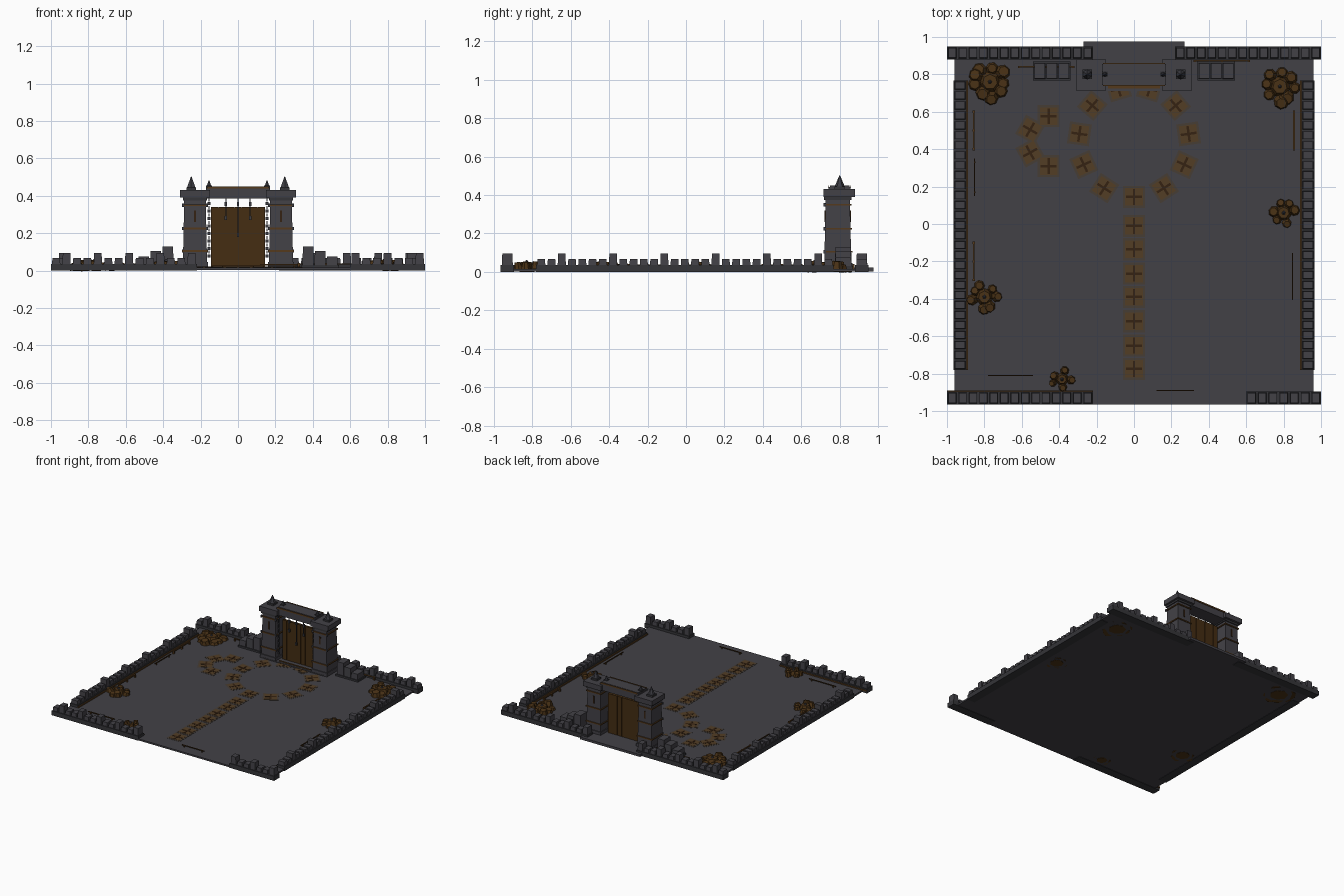
import bpy, bmesh, math, random
from mathutils import Matrix, Vector

random.seed(4)
old = bpy.data.objects.get("Cube")
if old:
    bpy.data.objects.remove(old, do_unlink=True)


def material(name, rgb):
    m = bpy.data.materials.new(name)
    m.use_nodes = True
    m.diffuse_color = (*rgb, 1)
    bsdf = next(n for n in m.node_tree.nodes if n.type == "BSDF_PRINCIPLED")
    bsdf.inputs["Base Color"].default_value = (*rgb, 1)
    return m


STONE = material("stone grey", (0.055, 0.053, 0.062))
DARK = material("dark stone", (0.035, 0.035, 0.04))
WOOD = material("door brown", (0.058, 0.026, 0.006))
RUST = material("rust trim", (0.09, 0.042, 0.012))
ROCK = material("rock brown", (0.068, 0.032, 0.008))
GLOW = material("ember tile", (0.085, 0.047, 0.018))
HALO = material("ember rim", (0.062, 0.047, 0.036))
MARK = material("scorched mark", (0.035, 0.016, 0.006))
IRON = material("iron", (0.045, 0.045, 0.055))

parts = {}


def part(name, mat):
    return parts.setdefault(name, (bmesh.new(), mat))[0]


def box(name, mat, x, y, z, taper=1.0, turn=0.0):
    """Block between (lo, hi) pairs, its top scaled by taper."""
    bm = part(name, mat)
    size = Vector((x[1] - x[0], y[1] - y[0], z[1] - z[0]))
    mid = Vector((sum(x) / 2, sum(y) / 2, sum(z) / 2))
    verts = bmesh.ops.create_cube(bm, size=1)["verts"]
    rot = Matrix.Rotation(turn, 3, "Z")
    for v in verts:
        k = taper if v.co.z > 0 else 1
        p = Vector((v.co.x * size.x * k, v.co.y * size.y * k, v.co.z * size.z))
        v.co = mid + rot @ p


def plate(name, mat, x, y, z, sx, sy, h, turn=0.0, taper=1.0):
    box(name, mat, (x - sx / 2, x + sx / 2), (y - sy / 2, y + sy / 2), (z, z + h), taper, turn)


def cone(name, mat, x, y, z, r1, r2, h, sides, matrix=None):
    m = Matrix.Translation((x, y, z)) @ (matrix or Matrix()) @ Matrix.Translation((0, 0, h / 2))
    bmesh.ops.create_cone(part(name, mat), cap_ends=True, segments=sides,
                          radius1=r1, radius2=r2, depth=h, matrix=m)


# Courtyard floor and gate threshold
box("floor", STONE, (-0.96, 0.96), (-0.965, 0.93), (0.003, 0.016))
box("threshold", STONE, (-0.27, 0.27), (0.71, 0.975), (0.003, 0.022))


# Battlement walls
def wall(name, x, y, pitch, tall_every, shift):
    box(name + "_base", DARK, x, y, (0.0, 0.036))
    along_x = x[1] - x[0] > y[1] - y[0]
    span, across = (x, y) if along_x else (y, x)
    count = round((span[1] - span[0]) / pitch)
    step = (span[1] - span[0]) / count
    for i in range(count):
        c = span[0] + step * (i + 0.5)
        u = (c - step * 0.4, c + step * 0.4)
        v = (across[0] + 0.006, across[1] - 0.006)
        top = 0.095 if i % tall_every == shift else 0.066
        box(name + "_merlons", STONE, *((u, v) if along_x else (v, u)), (0.034, top), 0.9)


wall("front_right_wall", (-1, -0.22), (-0.965, -0.895), 0.055, 3, 1)
wall("front_left_wall", (0.6, 1), (-0.965, -0.895), 0.055, 3, 0)
wall("back_right_wall", (-1, -0.22), (0.88, 0.95), 0.055, 3, 1)
wall("back_left_wall", (0.22, 1), (0.88, 0.95), 0.055, 3, 0)
for s, side in ((-1, "right"), (1, "left")):
    wall(side + "_wall", tuple(sorted((s * 0.895, s * 0.965))), (-0.78, 0.768), 0.0525, 5, 2)
    box("inner_wall_trim", RUST, tuple(sorted((s * 0.888, s * 0.895))), (-0.78, 0.768), (0.016, 0.026))
box("front_wall_trim", RUST, (-1, -0.22), (-0.895, -0.889), (0.016, 0.026))

# Gate towers, mirrored
for s in (-1, 1):
    cx, cy = s * 0.23, 0.79
    plate("tower_foot", STONE, cx, cy, 0.016, 0.14, 0.155, 0.03)
    plate("tower", STONE, cx, cy, 0.016, 0.13, 0.142, 0.38, taper=0.88)
    plate("tower_cap", STONE, cx, 0.797, 0.39, 0.16, 0.165, 0.04)
    plate("tower_collar", DARK, cx, cy, 0.375, 0.13, 0.142, 0.015)
    for z, w in ((0.1, 0.131), (0.22, 0.127), (0.345, 0.123)):
        plate("tower_bands", RUST, cx, cy, z, w + 0.008, w + 0.02, 0.009)
        for e in (-1, 1):
            plate("band_studs", IRON, cx + e * 0.064, cy - 0.068, z - 0.004, 0.012, 0.012, 0.017)
    for y in (0.7245, 0.8555):
        plate("arrow_slits", MARK, cx, y, 0.26, 0.012, 0.008, 0.06)
    # Spikes on the caps and lintel
    plate("spike_foot", DARK, s * 0.25, 0.8, 0.43, 0.052, 0.052, 0.014)
    cone("tower_spike", IRON, s * 0.25, 0.8, 0.442, 0.027, 0.002, 0.06, 6)
    plate("spike_foot", DARK, s * 0.155, 0.8, 0.44, 0.03, 0.03, 0.014)
    cone("lintel_spike", IRON, s * 0.155, 0.8, 0.45, 0.015, 0.001, 0.034, 6)
    # Stepped buttress beside the tower
    for i, top in enumerate((0.13, 0.105, 0.075)):
        a = 0.345 + i * 0.064
        box("buttress", STONE, tuple(sorted((s * a, s * (a + 0.06)))), (0.775, 0.862), (0.016, top), 0.94)
    box("buttress_base", DARK, tuple(sorted((s * 0.34, s * 0.54))), (0.768, 0.868), (0.01, 0.03))
    # Door chains
    for i in range(16):
        w = (0.014, 0.004)
        plate("door_chains", IRON, s * 0.155, 0.745, 0.07 + i * 0.02, w[i % 2], w[1 - i % 2], 0.016)

# Lintel and its trim
box("lintel", STONE, (-0.172, 0.172), (0.742, 0.856), (0.385, 0.442))
box("lintel_top", STONE, (-0.165, 0.165), (0.75, 0.85), (0.442, 0.449))
for y in (0.738, 0.856):
    box("lintel_trim", RUST, (-0.165, 0.165), (y, y + 0.004), (0.438, 0.45))

# Plank door with iron braces
for i in range(7):
    plate("door_planks", WOOD, (i - 3) * 0.0414, 0.785, 0.02, 0.0395, 0.02, 0.32)
box("door_core", WOOD, (-0.145, 0.145), (0.779, 0.791), (0.02, 0.338))
box("door_sill", RUST, (-0.14, 0.14), (0.725, 0.737), (0.02, 0.027))

# Hanging spikes below the lintel
for x, low in ((-0.065, 0.27), (0, 0.18), (0.065, 0.27)):
    plate("hanging_rods", IRON, x, 0.75, low, 0.006, 0.006, 0.39 - low)
    for z in (low, 0.345):
        plate("hanging_weights", IRON, x, 0.75, z, 0.013, 0.013, 0.022)


# Glowing floor tiles with crossed marks
def tile(x, y, turn):
    plate("tile_rims", HALO, x, y, 0.0162, 0.118, 0.118, 0.0013, turn)
    plate("tiles", GLOW, x, y, 0.017, 0.094, 0.094, 0.0018, turn)
    for k in (0, math.pi / 2):
        plate("tile_marks", MARK, x, y, 0.018, 0.085, 0.013, 0.0022 + k * 0.0002, turn + k)


for y in (-0.01, -0.135, -0.265, -0.39, -0.52, -0.65, -0.775):
    tile(0, y, 0)
for i in range(11):
    a = math.tau * i / 11
    tile(0.295 * math.sin(a), 0.44 - 0.295 * math.cos(a), a)
for i in range(4):
    a = math.radians(99 + 54 * i)
    tile(-0.435 + 0.135 * math.cos(a), 0.443 + 0.135 * math.sin(a), (0, 1.05, 0.5, 0)[i])


# Rubble heaps: leaning faceted stones round a core
def heap(x, y, r, count):
    cone("rubble", ROCK, x, y, 0.0, r * 0.6, r * 0.35, 0.05, 7)
    cone("rubble_shards", IRON, x, y, 0.048, 0.012, 0.003, 0.014, 5)
    for i in range(count):
        a = math.tau * i / count + random.uniform(-0.25, 0.25)
        d = r * random.uniform(0.58, 0.76)
        size = r * random.uniform(0.32, 0.42)
        lean = Matrix.Rotation(a, 4, "Z") @ Matrix.Rotation(random.uniform(0, 0.25), 4, "Y")
        cone("rubble", ROCK, x + d * math.cos(a), y + d * math.sin(a), 0.006,
             size, size * 0.6, random.uniform(0.028, 0.05), 7, lean)


for spot in ((-0.77, 0.76, 0.115, 9), (0.78, 0.735, 0.11, 8), (0.8, 0.06, 0.085, 6),
             (-0.8, -0.39, 0.09, 7), (-0.385, -0.83, 0.068, 5)):
    heap(*spot)


# Low rails: rusty beams on posts, or thin dark chains
def rail(x, y, length, along_x, mat, name):
    for k in (-0.5, 0, 0.5):
        px, py = (x + k * length, y) if along_x else (x, y + k * length)
        plate(name + "_posts", mat, px, py, 0.014, 0.012, 0.012, 0.026)
    w = 0.009 if mat == RUST else 0.005
    plate(name + "_beams", mat, x, y, 0.033, length if along_x else w, w if along_x else length, 0.006)


for x, y in ((0.855, 0.5), (-0.857, 0.5), (-0.857, -0.2)):
    rail(x, y, 0.2, False, RUST, "rusty_rail")
for x in (-0.47, 0.47):
    rail(x, 0.872 if x > 0 else 0.84, 0.29, True, RUST, "rusty_rail")
for x, y, n, flat in ((0.847, -0.28, 0.25, False), (-0.852, 0.25, 0.2, False),
                      (-0.66, -0.81, 0.24, True), (0.22, -0.89, 0.2, True)):
    m = part("fallen_rails", WOOD)
    plate("fallen_rails", WOOD, x, y, 0.028, n if flat else 0.006, 0.006 if flat else n, 0.006)
    for k in (-0.4, 0.4):
        plate("fallen_rails", WOOD, x + k * n * flat, y + k * n * (not flat), 0.014, 0.007, 0.007, 0.02)

# Turn every part into an object
for name, (bm, mat) in parts.items():
    mesh = bpy.data.meshes.new(name)
    bmesh.ops.recalc_face_normals(bm, faces=bm.faces)
    bm.to_mesh(mesh)
    bm.free()
    mesh.materials.append(mat)
    bpy.context.scene.collection.objects.link(bpy.data.objects.new(name, mesh))
